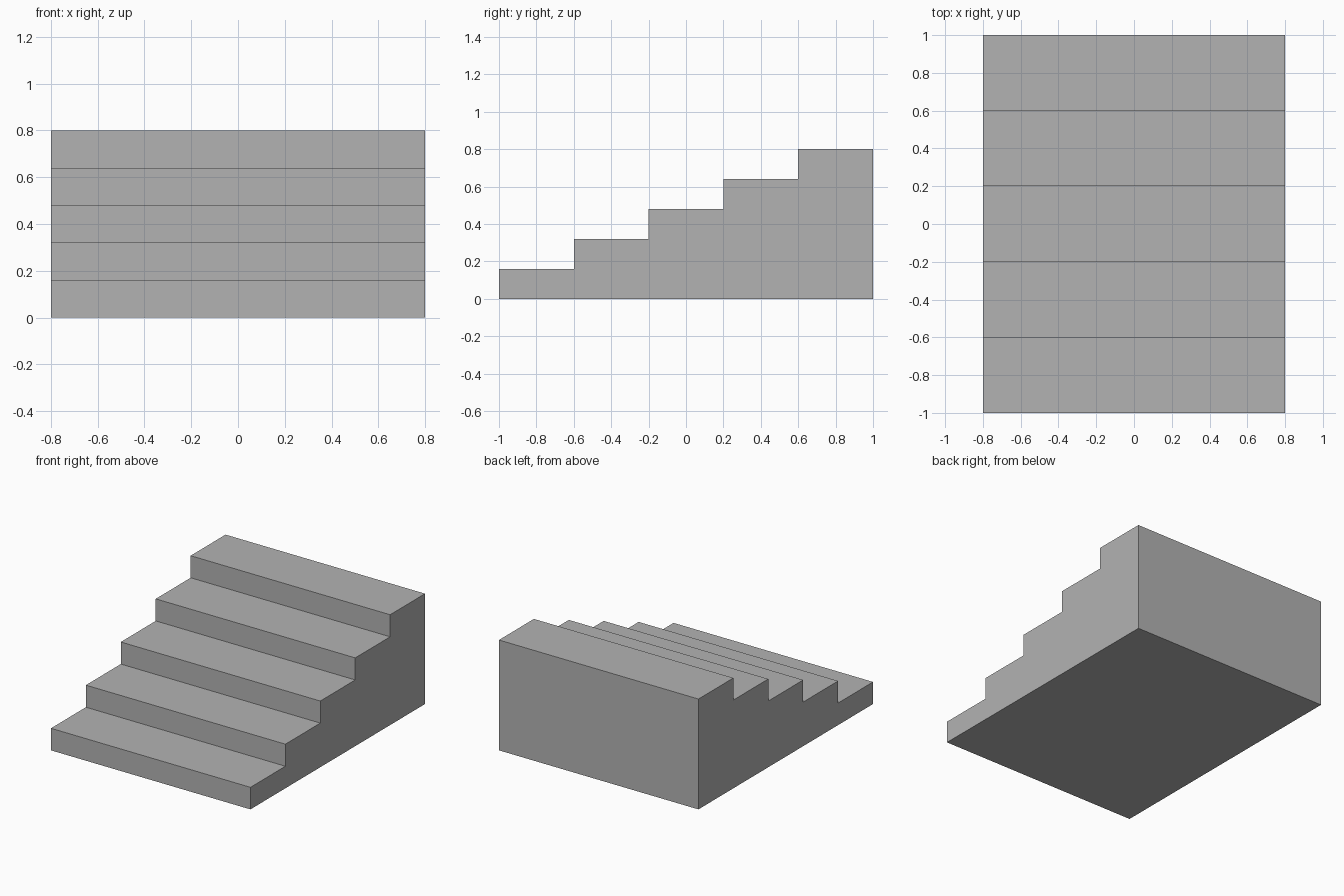
import bpy
import bmesh

cube = bpy.data.objects.get("Cube")
if cube:
    bpy.data.objects.remove(cube, do_unlink=True)

STEPS = 5
HALF_WIDTH = 0.8
TREAD = 0.4
RISE = 0.16

# Plain grey for the whole staircase
grey = bpy.data.materials.new("plain_grey")
grey.use_nodes = True
colour = (0.45, 0.45, 0.45, 1)
grey.diffuse_color = colour
grey.node_tree.nodes["Principled BSDF"].inputs["Base Color"].default_value = colour

# Stepped side profile: riser then tread for each step, closed along the floor
profile = [(-1, 0)]
for i in range(STEPS):
    y, z = -1 + i * TREAD, (i + 1) * RISE
    profile += [(y, z), (y + TREAD, z)]
profile.append((1, 0))

# Extrude the profile across the width into one solid block
bm = bmesh.new()
side = bm.faces.new([bm.verts.new((-HALF_WIDTH, y, z)) for y, z in profile])
result = bmesh.ops.extrude_face_region(bm, geom=[side], use_keep_orig=True)
moved = [v for v in result["geom"] if isinstance(v, bmesh.types.BMVert)]
bmesh.ops.translate(bm, verts=moved, vec=(2 * HALF_WIDTH, 0, 0))
bmesh.ops.recalc_face_normals(bm, faces=bm.faces)

mesh = bpy.data.meshes.new("staircase")
bm.to_mesh(mesh)
bm.free()
mesh.materials.append(grey)
staircase = bpy.data.objects.new("staircase", mesh)
bpy.context.collection.objects.link(staircase)
